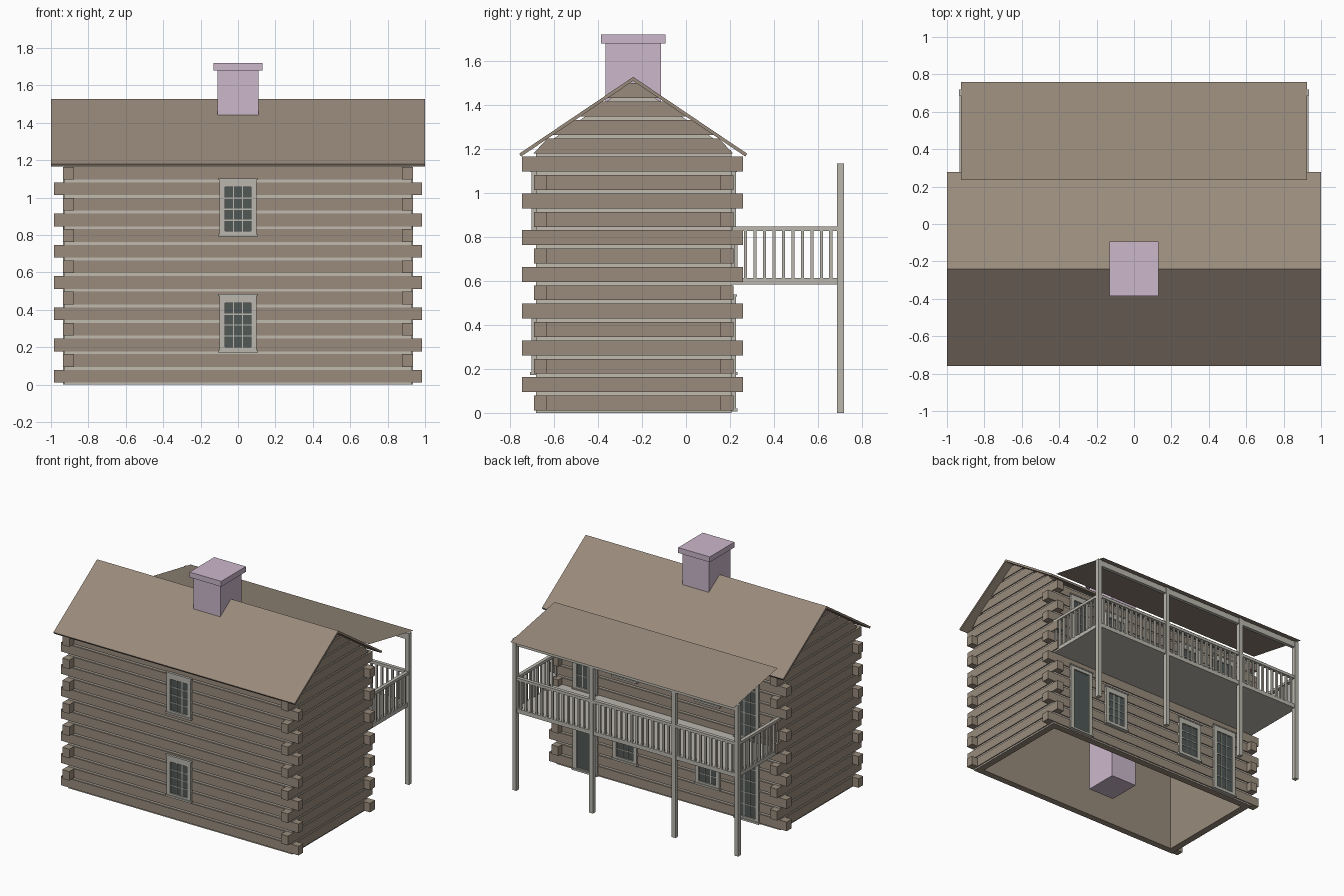
import bpy, bmesh

if "Cube" in bpy.data.objects:
    bpy.data.objects.remove(bpy.data.objects["Cube"])


def material(name, rgb):
    m = bpy.data.materials.new(name)
    m.diffuse_color = (*rgb, 1)
    m.use_nodes = True
    m.node_tree.nodes["Principled BSDF"].inputs["Base Color"].default_value = m.diffuse_color
    return m


WOOD = material("brown_wood", (0.319, 0.258, 0.201))
CHINK = material("pale_chinking", (0.53, 0.495, 0.43))
TRIM = material("grey_trim", (0.49, 0.475, 0.42))
GLASS = material("dark_glass", (0.08, 0.098, 0.094))
CHIMNEY = material("lilac_chimney", (0.60, 0.475, 0.60))


def prism(bm, pts, x0, x1):
    """Extrude a (y, z) outline along x."""
    a = [bm.verts.new((x0, y, z)) for y, z in pts]
    b = [bm.verts.new((x1, y, z)) for y, z in pts]
    n = len(pts)
    bm.faces.new(a)
    bm.faces.new(b[::-1])
    for i in range(n):
        bm.faces.new((a[i], b[i], b[(i + 1) % n], a[(i + 1) % n]))


def box(bm, x, y, z):
    prism(bm, [(y[0], z[0]), (y[1], z[0]), (y[1], z[1]), (y[0], z[1])], *x)


def finish(bm, name, *mats, rule=None):
    bmesh.ops.recalc_face_normals(bm, faces=bm.faces[:])
    bm.normal_update()
    if rule:
        for f in bm.faces:
            f.material_index = rule(f)
    me = bpy.data.meshes.new(name)
    bm.to_mesh(me)
    bm.free()
    for m in mats:
        me.materials.append(m)
    ob = bpy.data.objects.new(name, me)
    bpy.context.collection.objects.link(ob)
    return ob


def boxes(name, mat, items):
    bm = bmesh.new()
    for it in items:
        box(bm, *it)
    return finish(bm, name, mat)


# Main dimensions
RIDGE_Y = -0.24
Y_WALLS = ((-0.69, -0.635), (0.155, 0.215))
X_WALLS = ((-0.935, -0.877), (0.877, 0.935))
STEP, FIRST, HALF = 0.0835, 0.045, 0.034


def roof_half(z):
    """Half width of the gable below the roof at height z."""
    return min(0.4525, max(0.0, (1.51 - z) / 0.673))


# Log courses with alternating overlapped corners
bm = bmesh.new()
for i in range(14):
    zc = FIRST + STEP * i
    z = (zc - HALF, zc + HALF)
    even = i % 2 == 0
    lx = 0.985 if even else 0.877
    ly = (-0.635, 0.155) if even else (-0.745, 0.26)
    for yw in Y_WALLS:
        box(bm, (-lx, lx), yw, z)
    for xw in X_WALLS:
        box(bm, xw, ly, z)
finish(bm, "wall_logs", WOOD)

# Gable logs cut to the roof slope
bm = bmesh.new()
for i in range(14, 18):
    z0, z1 = FIRST + STEP * i - HALF, FIRST + STEP * i + HALF
    h0, h1 = roof_half(z0), roof_half(z1)
    for xw in X_WALLS:
        prism(bm, [(RIDGE_Y - h0, z0), (RIDGE_Y + h0, z0),
                   (RIDGE_Y + h1, z1), (RIDGE_Y - h1, z1)], *xw)
finish(bm, "gable_logs", WOOD)


# Chinking core: pale outside, brown inside and underneath
def core_side(f):
    c, n = f.calc_center_median(), f.normal
    return int(n.x * c.x + n.y * (c.y - RIDGE_Y) < 0 or abs(n.z) > 0.5)


bm = bmesh.new()
for y in ((-0.682, -0.632), (0.152, 0.207)):
    box(bm, (-0.927, 0.927), y, (0, 1.18))
for x in ((-0.927, -0.874), (0.874, 0.927)):
    prism(bm, [(-0.682, 0), (0.207, 0), (0.207, 1.19), (RIDGE_Y, 1.5), (-0.682, 1.19)], *x)
finish(bm, "chinking", CHINK, WOOD, rule=core_side)

# Main roof
bm = bmesh.new()
prism(bm, [(-0.758, 1.178), (RIDGE_Y, 1.527), (0.278, 1.178),
           (0.27, 1.165), (RIDGE_Y, 1.509), (-0.75, 1.165)], -1, 1)
finish(bm, "main_roof", WOOD)

# Porch roof: a single sheet
bm = bmesh.new()
bm.faces.new([bm.verts.new(p) for p in ((-0.925, 0.235, 1.225), (0.925, 0.235, 1.225),
                                        (0.925, 0.76, 1.126), (-0.925, 0.76, 1.126))])
finish(bm, "porch_roof", WOOD)

# Chimney
boxes("chimney", CHIMNEY, [((-0.11, 0.11), (-0.367, -0.113), (0.01, 1.685)),
                           ((-0.131, 0.131), (-0.386, -0.094), (1.68, 1.72))])


# Windows and doors
def opening(name, xc, side, z0, z1, rows=4, top=0.045, bottom=0.02):
    wall = -0.69 if side < 0 else 0.215

    def depth(d):
        return tuple(sorted((wall - side * 0.012, wall + side * d)))
    gx, g0, g1 = 0.07, z0 + bottom, z1 - top
    boxes(name + "_glass", GLASS, [((xc - gx, xc + gx), depth(0.003), (g0, g1))])
    parts = [((xc - 0.1, xc - gx), depth(0.013), (z0, z1)),
             ((xc + gx, xc + 0.1), depth(0.013), (z0, z1)),
             ((xc - gx, xc + gx), depth(0.013), (g1, z1)),
             ((xc - gx, xc + gx), depth(0.013), (z0, g0)),
             ((xc - 0.106, xc + 0.106), depth(0.02), (z0 - 0.008, z0 + 0.006)),
             ((xc - 0.106, xc + 0.106), depth(0.017), (z1 - 0.006, z1 + 0.003))]
    if rows:
        for k in (1, 2):
            x = xc - gx + 2 * gx * k / 3
            parts.append(((x - 0.003, x + 0.003), depth(0.007), (g0, g1)))
        for k in range(1, rows):
            z = g0 + (g1 - g0) * k / rows
            parts.append(((xc - gx, xc + gx), depth(0.007), (z - 0.003, z + 0.003)))
    boxes(name + "_frame", TRIM, parts)


for level, z in (("lower", 0.18), ("upper", 0.80)):
    opening(level + "_front_window", 0, -1, z, z + 0.30)
    for label, x in (("left", -0.335), ("right", 0.35)):
        opening(f"{level}_back_window_{label}", x, 1, z, z + 0.30)
opening("lower_solid_door", 0.68, 1, 0.015, 0.535, rows=0, top=0.03, bottom=0.012)
opening("lower_glazed_door", -0.66, 1, 0.015, 0.535, rows=5)
opening("upper_door_right", 0.68, 1, 0.615, 1.12, rows=5)
opening("upper_door_left", -0.66, 1, 0.615, 1.12, rows=5)

# Porch posts and top beam
PY = (0.687, 0.719)
boxes("porch_posts", TRIM, [((x - 0.016, x + 0.016), PY, (0, 1.133))
                            for x in (-0.92, -0.40, 0.285, 0.92)])
boxes("porch_beam", TRIM, [((-0.92, 0.92), (0.69, 0.716), (1.085, 1.13))])

# Balcony deck
boxes("balcony_deck", TRIM, [((-0.925, 0.925), (0.207, 0.712), (0.583, 0.614))])

# Balcony railing with balusters
rails = [((-0.92, 0.92), (0.69, 0.716), (0.826, 0.847))]
balusters = []
N = 42
for k in range(1, N):
    x = -0.92 + 1.84 * k / N
    balusters.append(((x - 0.007, x + 0.007), (0.697, 0.711), (0.61, 0.83)))
for s in (-1, 1):
    x = s * 0.92
    rails.append(((x - 0.013, x + 0.013), (0.21, 0.69), (0.826, 0.847)))
    for k in range(11):
        y = 0.228 + 0.043 * k
        balusters.append(((x - 0.007, x + 0.007), (y - 0.007, y + 0.007), (0.61, 0.83)))
boxes("balcony_rails", TRIM, rails)
boxes("balcony_balusters", TRIM, balusters)
